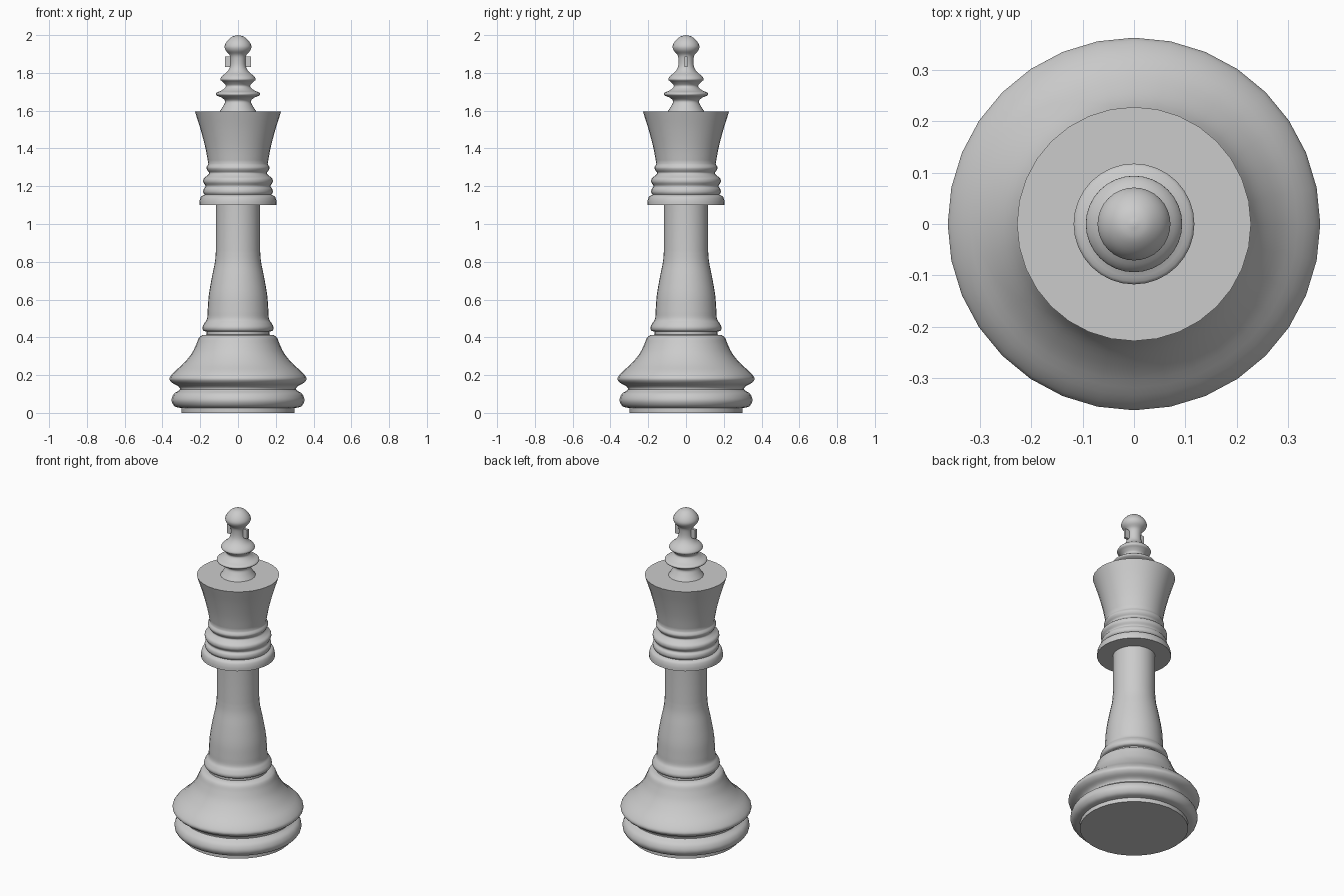
import bpy, bmesh, math
from mathutils import Vector

if "Cube" in bpy.data.objects:
    bpy.data.objects.remove(bpy.data.objects["Cube"])

SIDES = 32


def smooth_run(pts, steps=4):
    """Centripetal spline through the (radius, height) points of one smooth run."""
    if len(pts) < 3:
        return [Vector(p) for p in pts]
    p = [Vector(q) for q in pts]
    p = [2 * p[0] - p[1]] + p + [2 * p[-1] - p[-2]]
    out = []
    for i in range(1, len(p) - 2):
        a, b, c, d = p[i - 1:i + 3]
        t1 = (b - a).length ** 0.5
        t2 = t1 + (c - b).length ** 0.5
        t3 = t2 + (d - c).length ** 0.5
        for s in range(steps):
            t = t1 + (t2 - t1) * s / steps
            a1 = a.lerp(b, t / t1)
            a2 = b.lerp(c, (t - t1) / (t2 - t1))
            a3 = c.lerp(d, (t - t2) / (t3 - t2))
            b1 = a1.lerp(a2, t / t2)
            b2 = a2.lerp(a3, (t - t1) / (t3 - t1))
            out.append(b1.lerp(b2, (t - t1) / (t2 - t1)))
    out.append(p[-2])
    return out


def lathe(name, *runs):
    """Turn smooth runs (sharp where they meet) around the z axis."""
    prof = []
    for run in runs:
        for q in smooth_run(run):
            if not prof or (q - prof[-1]).length > 1e-5:
                prof.append(q)
    bm = bmesh.new()
    verts = [bm.verts.new((max(q.x, 0), 0, q.y)) for q in prof]
    edges = [bm.edges.new(e) for e in zip(verts, verts[1:])]
    bmesh.ops.spin(bm, geom=verts + edges, cent=(0, 0, 0), axis=(0, 0, 1),
                   angle=2 * math.pi, steps=SIDES, use_merge=True)
    bmesh.ops.remove_doubles(bm, verts=bm.verts, dist=1e-5)
    bmesh.ops.recalc_face_normals(bm, faces=bm.faces)
    # make the open shells face outward
    if sum(f.normal.dot(Vector((*f.calc_center_median().xy, 0))) * f.calc_area()
           for f in bm.faces) < 0:
        bmesh.ops.reverse_faces(bm, faces=bm.faces)
    mesh = bpy.data.meshes.new(name)
    bm.to_mesh(mesh)
    bm.free()
    ob = bpy.data.objects.new(name, mesh)
    bpy.context.collection.objects.link(ob)
    bpy.ops.object.select_all(action='DESELECT')
    ob.select_set(True)
    bpy.context.view_layer.objects.active = ob
    bpy.ops.object.shade_smooth_by_angle(angle=math.radians(40))


# Wide foot with two rounded mouldings and a domed shoulder
lathe("base",
      [(0, 0), (0.30, 0)],
      [(0.30, 0), (0.30, 0.025)],
      [(0.30, 0.025), (0.335, 0.035), (0.352, 0.065), (0.34, 0.10),
       (0.307, 0.125), (0.315, 0.14), (0.35, 0.16), (0.363, 0.18),
       (0.345, 0.21), (0.29, 0.26), (0.245, 0.315), (0.22, 0.365),
       (0.205, 0.40), (0.188, 0.412)],
      [(0.188, 0.412), (0.167, 0.414)])

# Tapering stem with a ring at its foot
lathe("stem",
      [(0.167, 0.414), (0.167, 0.43)],
      [(0.167, 0.43), (0.183, 0.436), (0.188, 0.452), (0.178, 0.475),
       (0.165, 0.495), (0.161, 0.54), (0.155, 0.62), (0.138, 0.72),
       (0.122, 0.80), (0.117, 0.86)],
      [(0.117, 0.86), (0.117, 1.10)])

# Collar mouldings and flared crown
lathe("collar_and_crown",
      [(0.117, 1.10), (0.205, 1.10)],
      [(0.205, 1.10), (0.203, 1.125), (0.195, 1.145), (0.177, 1.155)],
      [(0.177, 1.155), (0.184, 1.168), (0.182, 1.185), (0.172, 1.20),
       (0.184, 1.222), (0.182, 1.24), (0.165, 1.255), (0.153, 1.27),
       (0.163, 1.285), (0.167, 1.298), (0.157, 1.318)],
      [(0.157, 1.318), (0.172, 1.40), (0.198, 1.50), (0.228, 1.595)],
      [(0.228, 1.595), (0.097, 1.595)])

# Turned finial with two discs and a pointed knob
lathe("finial",
      [(0.097, 1.595), (0.078, 1.625), (0.068, 1.65), (0.085, 1.668),
       (0.115, 1.682), (0.117, 1.692), (0.085, 1.708), (0.064, 1.73),
       (0.078, 1.75), (0.094, 1.765), (0.085, 1.782), (0.058, 1.805),
       (0.043, 1.83), (0.04, 1.87), (0.045, 1.895), (0.066, 1.92),
       (0.071, 1.94), (0.058, 1.968), (0.03, 1.992), (0, 2.0)])

# Thin cross bar through the finial
bpy.ops.mesh.primitive_cube_add(size=1, location=(0, 0, 1.86))
bar = bpy.context.object
bar.name = "cross_bar"
bar.scale = (0.135, 0.015, 0.055)
